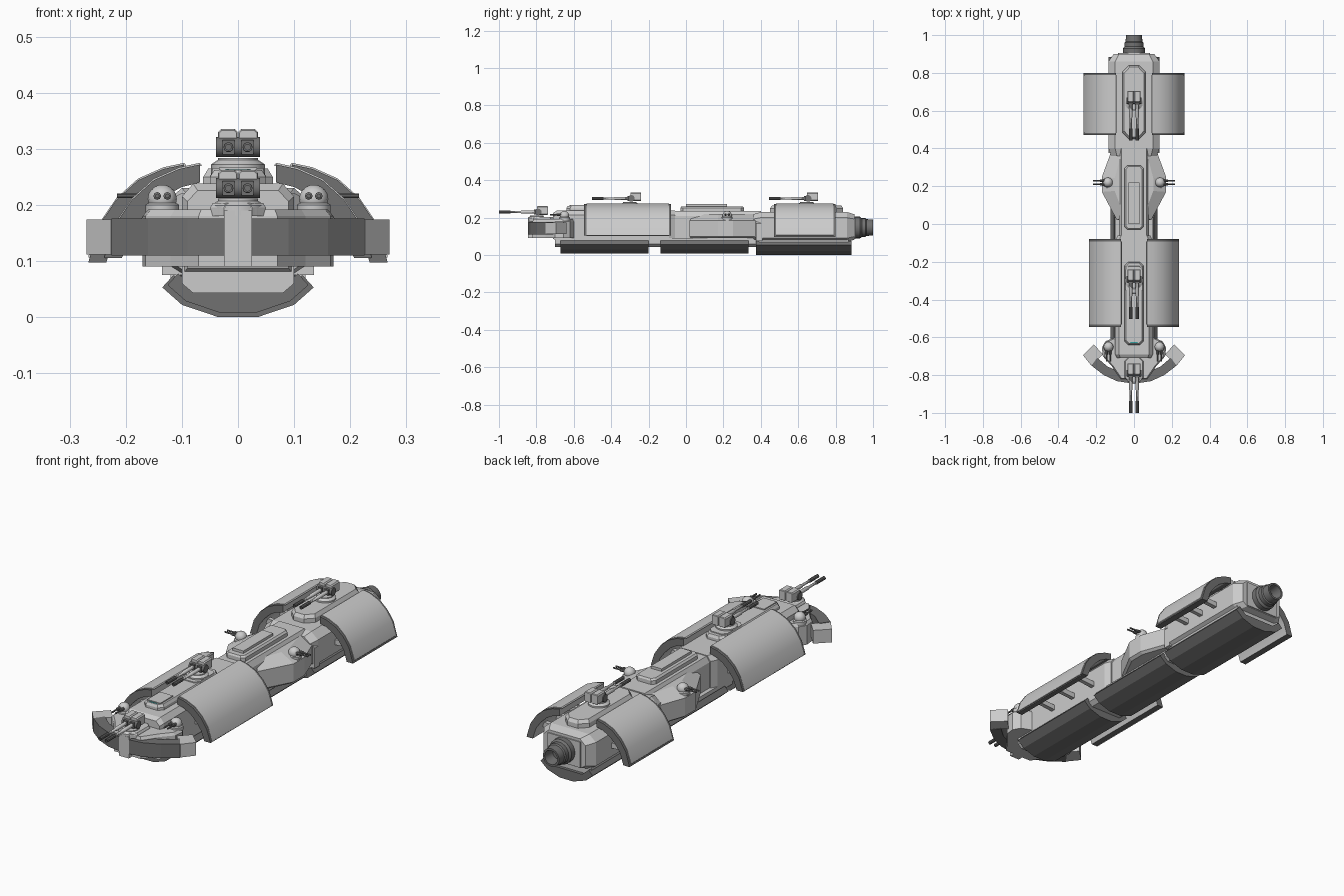
import bpy, bmesh, math
from mathutils import Matrix, Vector

if "Cube" in bpy.data.objects:
    bpy.data.objects.remove(bpy.data.objects["Cube"])


def paint(name, c):
    m = bpy.data.materials.new(name)
    m.diffuse_color = (*c, 1)
    m.use_nodes = True
    m.node_tree.nodes["Principled BSDF"].inputs["Base Color"].default_value = m.diffuse_color
    return m


HULL = paint("hull_grey", (0.55, 0.55, 0.55))
DARK = paint("dark_armour", (0.165, 0.165, 0.165))
TEAL = paint("teal_glass", (0.03, 0.35, 0.35))


def finish(name, bm, smooth=False, mat=None):
    bmesh.ops.recalc_face_normals(bm, faces=bm.faces)
    me = bpy.data.meshes.new(name)
    bm.to_mesh(me)
    bm.free()
    me.materials.append(mat or HULL)
    ob = bpy.data.objects.new(name, me)
    bpy.context.collection.objects.link(ob)
    if smooth:
        bpy.context.view_layer.objects.active = ob
        ob.select_set(True)
        bpy.ops.object.shade_smooth_by_angle(angle=math.radians(35))
        ob.select_set(False)
    return ob


def skin(rings, name, smooth, mat):
    bm = bmesh.new()
    rings = [[bm.verts.new(p) for p in r] for r in rings]
    n = len(rings[0])
    for a, b in zip(rings, rings[1:]):
        for i in range(n):
            bm.faces.new((a[i], a[(i + 1) % n], b[(i + 1) % n], b[i]))
    bm.faces.new(rings[0])
    bm.faces.new(rings[-1])
    return finish(name, bm, smooth, mat)


def loft(name, pts, axis, stations, smooth=False, mat=None):
    """Stack scaled copies of a 2D outline along an axis; station = (pos, scale_u, scale_v)."""
    cu = (min(p[0] for p in pts) + max(p[0] for p in pts)) / 2
    cv = (min(p[1] for p in pts) + max(p[1] for p in pts)) / 2
    rings = []
    for pos, su, sv in stations:
        uv = [(cu + (u - cu) * su, cv + (v - cv) * sv) for u, v in pts]
        rings.append([(u, pos, v) if axis == 'y' else (u, v, pos) for u, v in uv])
    return skin(rings, name, smooth, mat)


def prism(name, pts, axis, a, b, smooth=False, mat=None):
    return loft(name, pts, axis, [(a, 1, 1), (b, 1, 1)], smooth, mat)


def mirrored(half):
    """Close a right-hand half outline across x = 0."""
    return half + [(-u, v) for u, v in reversed(half)]


def octagon(x, y0, y1, c, cx=0):
    return [(cx + x, y0 + c), (cx + x, y1 - c), (cx + x - c, y1), (cx - x + c, y1),
            (cx - x, y1 - c), (cx - x, y0 + c), (cx - x + c, y0), (cx + x - c, y0)]


def box(name, x0, x1, y0, y1, z0, z1, mat=None):
    return prism(name, [(x0, y0), (x1, y0), (x1, y1), (x0, y1)], 'z', z0, z1, False, mat)


def lathe(name, profile, center, axis='Z', n=16, mat=None):
    """Spin (radius, height) points about an axis through center."""
    rot = {'Z': Matrix.Identity(3), 'Y': Matrix.Rotation(-math.pi / 2, 3, 'X'),
           'X': Matrix.Rotation(math.pi / 2, 3, 'Y')}[axis]
    ang = [2 * math.pi * i / n for i in range(n)]
    rings = [[Vector(center) + rot @ Vector((r * math.cos(a), r * math.sin(a), h)) for a in ang]
             for r, h in profile]
    return skin(rings, name, True, mat)


# Front hull and mid hull
hull_top = mirrored([(0.1, 0.075), (0.1, 0.215), (0.08, 0.238)])
loft("front_hull", hull_top, 'y', [(-0.71, 0.9, 0.85), (-0.69, 1, 1), (-0.09, 1, 1), (-0.06, 0.85, 1)])
prism("mid_hull", mirrored([(0.08, 0.06), (0.08, 0.21), (0.065, 0.235)]), 'y', -0.1, 0.4)
prism("hull_floor", mirrored([(0.08, 0.043), (0.1, 0.06), (0.1, 0.09)]), 'y', -0.70, 0.38)

# Widened mid section carrying the side guns
bulge = mirrored([(0.09, 0.02), (0.17, 0.17), (0.17, 0.25), (0.12, 0.385)])
loft("mid_bulge", bulge, 'z', [(0.09, 0.92, 0.97), (0.1, 1, 1), (0.185, 1, 1), (0.22, 0.6, 0.85)])

# Rear hull
rear = mirrored([(0.105, 0.07), (0.135, 0.09), (0.135, 0.2), (0.1, 0.23)])
loft("rear_hull", rear, 'y', [(0.36, 0.9, 0.85), (0.4, 1, 1), (0.86, 1, 1), (0.9, 0.8, 0.85)])
prism("rear_hull_collar", mirrored([(0.135, 0.075), (0.135, 0.17), (0.11, 0.2)]), 'y', 0.375, 0.41)

# Raised decks
loft("front_deck", octagon(0.05, -0.64, -0.2, 0.02), 'z',
     [(0.235, 1, 1), (0.25, 1, 1), (0.262, 0.85, 0.97)])
loft("mid_deck", octagon(0.05, -0.03, 0.31, 0.015), 'z',
     [(0.23, 1, 1), (0.252, 1, 1), (0.26, 0.85, 0.97)])
box("mid_deck_hatch", -0.028, 0.028, 0.0, 0.22, 0.255, 0.272)
loft("rear_deck", octagon(0.062, 0.45, 0.84, 0.035), 'z',
     [(0.225, 1, 1), (0.25, 1, 1), (0.265, 0.85, 0.95)])

# Bridge window
loft("bridge_window", octagon(0.03, -0.632, -0.59, 0.012), 'z', [(0.25, 1, 1), (0.263, 0.9, 0.9)], mat=TEAL)
box("bridge_roof", -0.034, 0.034, -0.624, -0.53, 0.26, 0.267)

# Keel armour in three sections
keel_half = [(0.035, 0.0), (0.1, 0.022), (0.135, 0.053), (0.115, 0.075), (0.08, 0.046)]
for name, y0, y1, s, dz in (("front_keel", -0.67, -0.2, 0.93, 0.008),
                            ("mid_keel", -0.135, 0.335, 0.93, 0.008),
                            ("rear_keel", 0.375, 0.885, 1.0, 0.0)):
    prism(name, mirrored([(x * s, z * s + dz) for x, z in keel_half]), 'y', y0, y1, mat=DARK)
box("rear_keel_mount", -0.12, 0.12, 0.39, 0.87, 0.045, 0.09)

# Bow: gun platform, nose and curved shield
nose = mirrored([(0.07, -0.82), (0.12, -0.75), (0.165, -0.7), (0.17, -0.655), (0.15, -0.62), (0.1, -0.6)])
loft("bow_platform", nose, 'z', [(0.09, 1, 1), (0.18, 1, 1), (0.192, 0.94, 0.97)])
loft("nose_gun_mount", octagon(0.05, -0.84, -0.7, 0.025), 'z',
     [(0.18, 1, 1), (0.195, 1, 1), (0.203, 0.9, 0.95)])
box("bow_spine", -0.025, 0.025, -0.845, -0.75, 0.09, 0.19)

outer = [(0.068, .272), (0.105, .264), (.15, .244), (.189, .209), (.219, .165), (.239, .105)]
inner = [(0.068, .24), (.1, .232), (.135, .213), (.165, .184), (.19, .15), (.207, .105)]
for s, side in ((1, "right"), (-1, "left")):
    arc = [(0.024, -0.842), (0.09, -0.832), (0.16, -0.80), (0.225, -0.75),
           (0.195, -0.708), (0.14, -0.755), (0.08, -0.78), (0.024, -0.79)]
    prism(side + "_bow_shield", [(s * x, y) for x, y in arc], 'z', 0.11, 0.176, mat=DARK)
    tip = [(0.165, -0.69), (0.212, -0.638), (0.27, -0.695), (0.226, -0.75)]
    prism(side + "_shield_tip", [(s * x, y) for x, y in tip], 'z', 0.112, 0.174)

    # Curved side armour on struts, with dark rims
    for name, dx, y0, y1 in (("front", 0, -0.545, -0.08), ("rear", 0.028, 0.47, 0.80)):
        low = 0.0 if dx == 0 else -0.008
        prof = [(s * (x + dx), z + (low if z < 0.11 else 0)) for x, z in outer + inner[::-1]]
        shell = prism(f"{side}_{name}_armour", prof, 'y', y0, y1, True)
        shell.data.materials.append(DARK)
        for f in shell.data.polygons:
            out = f.center.z > 0.125 and f.normal.z > 0.1
            if abs(f.normal.y) > 0.9 or f.normal.z < -0.9 or out:
                f.material_index = 1
        skin_pts = [(s * (x + dx), z + 0.003) for x, z in outer] + \
                   [(s * (x + dx - 0.004), z - 0.002) for x, z in outer[::-1]]
        prism(f"{side}_{name}_armour_plate", skin_pts, 'y', y0 + 0.012, y1 - 0.012, True)
        for k in range(3):
            yc = y0 + (y1 - y0) * (0.2 + 0.3 * k)
            strut = [(s * 0.08, 0.125), (s * (0.2 + dx), 0.135),
                     (s * (0.195 + dx), 0.158), (s * 0.08, 0.15)]
            prism(f"{side}_{name}_strut_{k}", strut, 'y', yc - 0.01, yc + 0.01)

# Engine on the stern
box("engine_frame", -0.085, 0.085, 0.88, 0.905, 0.085, 0.205)
lathe("engine_nozzle", [(0.058, 0), (0.058, 0.03), (0.05, 0.04), (0.05, 0.06), (0.045, 0.065),
                        (0.042, 0.1), (0.033, 0.1), (0.026, 0.05)], (0, 0.9, 0.147), 'Y', 20, DARK)


def main_turret(name, y, z):
    """Twin heavy gun; y is the trunnion, z the deck height."""
    lathe(name + "_base", [(0.048, -0.012), (0.048, 0.006), (0.036, 0.014), (0.036, 0.018)], (0, y, z), 'Z', 16)
    lathe(name + "_trunnion", [(0.018, -0.039), (0.018, 0.039)], (0, y + 0.008, z + 0.037), 'X', 14, DARK)
    for s, side in ((1, "right"), (-1, "left")):
        loft(f"{name}_{side}_breech", octagon(0.0175, z + 0.022, z + 0.069, 0.005, s * 0.018), 'y',
             [(y + 0.002, 0.9, 0.9), (y + 0.006, 1, 1), (y + 0.057, 1, 1), (y + 0.06, 0.9, 0.9)])
        box(f"{name}_{side}_mantlet", s * 0.017 - 0.011, s * 0.017 + 0.011, y - 0.014, y + 0.01,
            z + 0.024, z + 0.05, DARK)
        lathe(f"{name}_{side}_barrel", [(0.009, 0.01), (0.009, -0.08), (0.006, -0.085), (0.006, -0.14)],
              (s * 0.017, y, z + 0.037), 'Y', 10)
        lathe(f"{name}_{side}_muzzle", [(0.0085, -0.140), (0.0085, -0.202), (0.005, -0.202), (0.005, -0.19)],
              (s * 0.017, y, z + 0.037), 'Y', 10, DARK)


main_turret("bow_turret", -0.798, 0.193)
main_turret("forward_turret", -0.30, 0.266)
main_turret("aft_turret", 0.645, 0.266)
loft("forward_turret_pad", octagon(0.05, -0.37, -0.22, 0.02), 'z', [(0.24, 1, 1), (0.266, 0.9, 0.95)])


def small_turret(name, x, y, z, aim):
    """Light twin gun with a domed body; aim is the barrel direction."""
    lathe(name + "_base", [(0.03, -0.015), (0.03, 0.002), (0.024, 0.006)], (x, y, z), 'Z', 14)
    dome = [(0.026 * math.cos(a), 0.025 * math.sin(a)) for a in (-0.7, -0.3, 0, 0.35, 0.7, 1.05, 1.35)]
    lathe(name + "_dome", dome, (x, y, z + 0.013), 'Z', 14)
    sign = aim[0] + aim[1]
    for s, side in ((1, "a"), (-1, "b")):
        c = (x + aim[1] * s * 0.009, y + aim[0] * s * 0.009, z + 0.018)
        lathe(f"{name}_barrel_{side}", [(0.007, 0), (0.007, sign * 0.04), (0.004, sign * 0.042),
              (0.004, sign * 0.078)], c, 'X' if aim[0] else 'Y', 8, DARK)


for s, side in ((1, "right"), (-1, "left")):
    small_turret(side + "_bow_gun", s * 0.135, -0.65, 0.198, (0, -1))
    small_turret(side + "_mid_gun", s * 0.138, 0.22, 0.198, (s, 0))
    lathe(side + "_mid_gun_mount", [(0.034, 0.17), (0.034, 0.19)], (s * 0.136, 0.22, 0), 'Z', 14)
